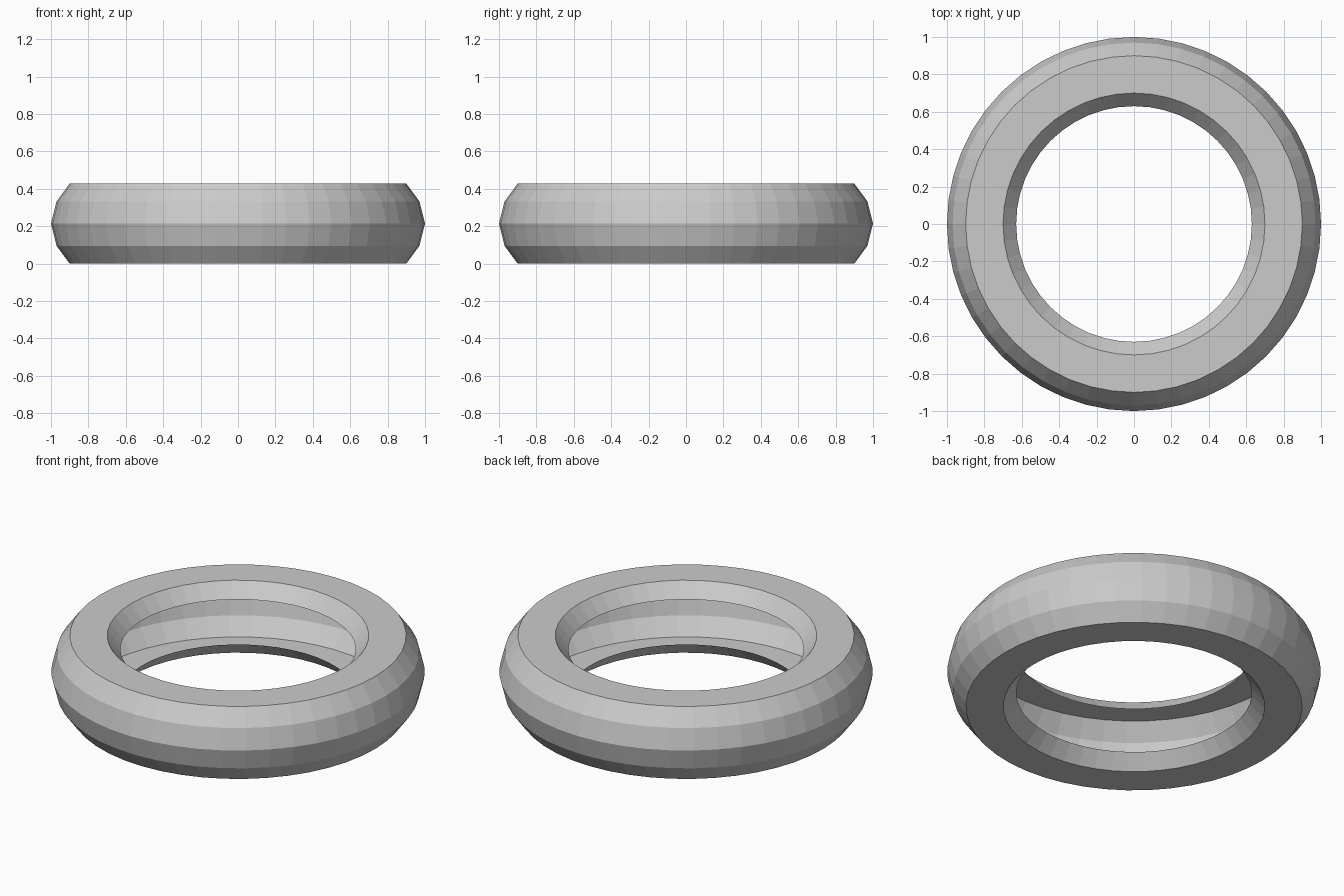
import bpy, bmesh
from math import cos, sin, tau

if "Cube" in bpy.data.objects:
    bpy.data.objects.remove(bpy.data.objects["Cube"])

SEGMENTS = 48
HEIGHT = 0.428

# Lower half of the hollow shell: inner lip, sidewall, shoulder, tread centre
lower = [(0.63, 0.081), (0.70, 0.0), (0.90, 0.0), (0.97, 0.095)]
profile = lower + [(1.0, HEIGHT / 2)] + [(r, HEIGHT - z) for r, z in reversed(lower)]


def lathe(name, points, segments):
    """Spin an open profile of (radius, z) points around the z axis."""
    bm = bmesh.new()
    rings = [[bm.verts.new((r * cos(tau * i / segments), r * sin(tau * i / segments), z))
              for i in range(segments)] for r, z in points]
    for a, b in zip(rings, rings[1:]):
        for i in range(segments):
            j = (i + 1) % segments
            bm.faces.new((a[i], a[j], b[j], b[i]))
    mesh = bpy.data.meshes.new(name)
    bm.to_mesh(mesh)
    bm.free()
    obj = bpy.data.objects.new(name, mesh)
    bpy.context.collection.objects.link(obj)
    return obj


# Flat-shaded tyre, open on the inside
lathe("tyre", profile, SEGMENTS)
